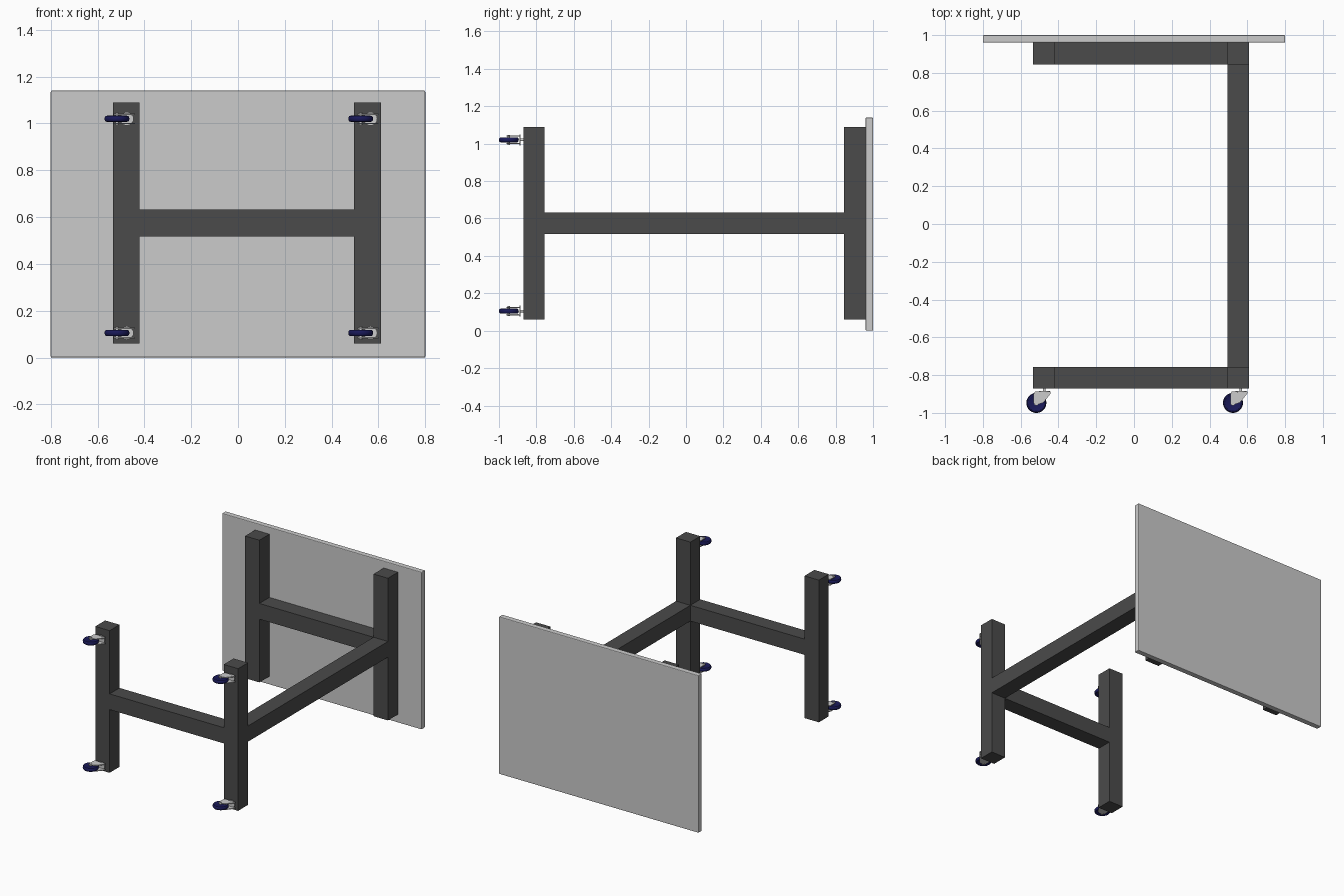
import bpy, bmesh, math
from mathutils import Matrix

if "Cube" in bpy.data.objects:
    bpy.data.objects.remove(bpy.data.objects["Cube"])


def material(name, rgb):
    m = bpy.data.materials.new(name)
    m.diffuse_color = (*rgb, 1)
    m.use_nodes = True
    m.node_tree.nodes["Principled BSDF"].inputs["Base Color"].default_value = m.diffuse_color
    return m


DARK = material("dark_steel", (0.07, 0.07, 0.07))
BLUE = material("navy_rubber", (0.01, 0.01, 0.10))


def finish(name, bm, mat=None, smooth=False):
    bmesh.ops.recalc_face_normals(bm, faces=bm.faces)
    me = bpy.data.meshes.new(name)
    bm.to_mesh(me)
    bm.free()
    ob = bpy.data.objects.new(name, me)
    bpy.context.collection.objects.link(ob)
    if mat:
        me.materials.append(mat)
    if smooth:
        bpy.ops.object.select_all(action='DESELECT')
        ob.select_set(True)
        bpy.context.view_layer.objects.active = ob
        bpy.ops.object.shade_smooth_by_angle(angle=math.radians(35))
    return ob


def box(name, x, y, z, mat=None):
    bm = bmesh.new()
    bmesh.ops.create_cube(bm, size=1)
    for v in bm.verts:
        v.co = [(a + b) / 2 + c * (b - a) for (a, b), c in zip((x, y, z), v.co)]
    return finish(name, bm, mat)


def cylinder(name, center, r, depth, axis, mat=None, segs=32):
    bm = bmesh.new()
    rot = Matrix.Rotation(math.pi / 2, 4, 'X') if axis == 'Y' else Matrix()
    bmesh.ops.create_cone(bm, cap_ends=True, segments=segs, radius1=r, radius2=r,
                          depth=depth, matrix=Matrix.Translation(center) @ rot)
    return finish(name, bm, mat, True)


def prism(name, pts, z0, z1):
    bm = bmesh.new()
    face = bm.faces.new([bm.verts.new((x, y, z0)) for x, y in pts])
    out = bmesh.ops.extrude_face_region(bm, geom=[face])
    for v in out['geom']:
        if isinstance(v, bmesh.types.BMVert):
            v.co.z = z1
    return finish(name, bm, None, True)


def tyre(name, center):
    # lathed tyre with rounded shoulders
    prof = [(0, -.010), (.036, -.010), (.042, -.013), (.048, -.012), (.052, -.007),
            (.053, 0), (.052, .007), (.048, .012), (.042, .013), (.036, .010), (0, .010)]
    bm = bmesh.new()
    vs = [bm.verts.new((r, 0, z)) for r, z in prof]
    edges = [bm.edges.new(p) for p in zip(vs, vs[1:])]
    bmesh.ops.spin(bm, geom=vs + edges, cent=(0, 0, 0), axis=(0, 0, 1),
                   angle=math.tau, steps=40)
    bmesh.ops.remove_doubles(bm, verts=bm.verts, dist=1e-5)
    bmesh.ops.translate(bm, verts=bm.verts, vec=center)
    return finish(name, bm, BLUE, True)


# Panel with slightly eased corners
panel = box("panel", (-.8, .8), (.96, 1), (0, 1.14))
bev = panel.modifiers.new("eased_corners", 'BEVEL')
bev.width, bev.segments = .005, 2

# Two H-shaped frames joined by one long beam
LEFT, RIGHT, MID = (-.535, -.42), (.495, .61), (.518, .632)
for tag, y in (("panel", (.845, .96)), ("wheel", (-.87, -.757))):
    box(tag + "_frame_left_rail", LEFT, y, (.06, 1.09), DARK)
    box(tag + "_frame_right_rail", RIGHT, y, (.06, 1.09), DARK)
    box(tag + "_frame_crossbar", (LEFT[1], RIGHT[0]), y, MID, DARK)
box("long_beam", RIGHT, (-.757, .845), MID, DARK)


# Swivel casters
def caster(tag, x, z):
    wx, wy = x - .042, -.947
    cylinder(tag + "_stem", (x, -.877, z), .007, .022, 'Y', None, 20)
    cylinder(tag + "_swivel_plate", (x, -.888, z), .029, .006, 'Y')
    tyre(tag + "_wheel", (wx, wy, z))
    cylinder(tag + "_axle", (wx, wy, z), .007, .054, 'Z', None, 20)
    cheek = [(x + .034, -.886), (x + .034, -.897), (x - .004, -.945)]
    cheek += [(wx + .014 * math.cos(a), wy + .014 * math.sin(a))
              for a in [-math.pi * k / 6 for k in range(1, 7)]]
    cheek += [(wx - .014, -.9), (wx - .006, -.886)]
    for side, s in (("upper", 1), ("lower", -1)):
        prism(f"{tag}_{side}_fork_cheek", cheek, z + s * .017, z + s * .023)


for side, x in (("left", -.475), ("right", .566)):
    for level, z in (("low", .105), ("high", 1.02)):
        caster(f"{level}_{side}_caster", x, z)
